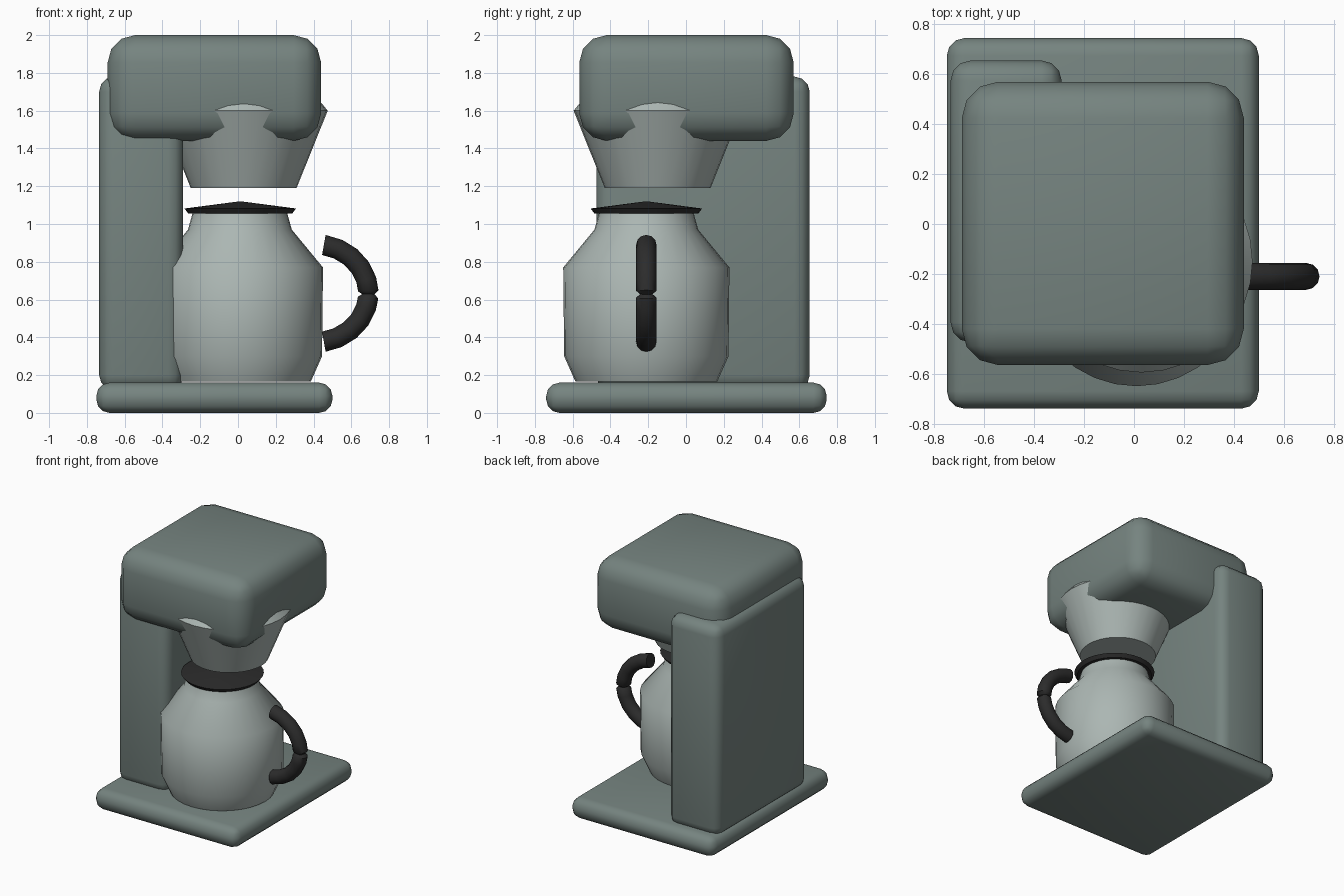
import bpy
import bmesh
from math import sin, cos, pi, radians
from mathutils import Vector

if "Cube" in bpy.data.objects:
    bpy.data.objects.remove(bpy.data.objects["Cube"])


def material(name, rgb):
    m = bpy.data.materials.new(name)
    m.use_nodes = True
    m.diffuse_color = (*rgb, 1)
    m.node_tree.nodes["Principled BSDF"].inputs["Base Color"].default_value = (*rgb, 1)
    return m


housing = material("grey green housing", (0.18, 0.23, 0.215))
steel = material("pale steel", (0.41, 0.47, 0.45))
rubber = material("black plastic", (0.025, 0.025, 0.025))


def finish(bm, name, mat):
    bmesh.ops.recalc_face_normals(bm, faces=bm.faces)
    mesh = bpy.data.meshes.new(name)
    bm.to_mesh(mesh)
    bm.free()
    mesh.materials.append(mat)
    obj = bpy.data.objects.new(name, mesh)
    bpy.context.collection.objects.link(obj)
    bpy.ops.object.select_all(action="DESELECT")
    obj.select_set(True)
    bpy.context.view_layer.objects.active = obj
    bpy.ops.object.shade_smooth_by_angle(angle=radians(50))
    return obj


def rounded_box(name, low, high, radius, mat):
    low, high = Vector(low), Vector(high)
    bm = bmesh.new()
    bmesh.ops.create_cube(bm, size=1)
    bmesh.ops.scale(bm, vec=high - low, verts=bm.verts)
    bmesh.ops.translate(bm, vec=(low + high) / 2, verts=bm.verts)
    bmesh.ops.bevel(bm, geom=bm.edges[:], offset=radius, segments=3,
                    profile=0.5, affect="EDGES")
    return finish(bm, name, mat)


def skin(bm, rings):
    """Join successive rings of vertices and cap both ends."""
    for a, b in zip(rings, rings[1:]):
        for i in range(len(a)):
            j = (i + 1) % len(a)
            bm.faces.new((a[i], a[j], b[j], b[i]))
    bm.faces.new(rings[0])
    bm.faces.new(rings[-1])


def turned(name, centre, profile, mat, sides=32):
    """Spin a (radius, height) profile about a vertical axis."""
    bm = bmesh.new()
    angles = [2 * pi * i / sides for i in range(sides)]
    rings = [[bm.verts.new((centre[0] + r * cos(a), centre[1] + r * sin(a), z))
              for a in angles] for r, z in profile]
    skin(bm, rings)
    return finish(bm, name, mat)


# Housing: base plate, rear column and overhanging head
rounded_box("base", (-0.75, -0.74, 0), (0.5, 0.745, 0.16), 0.07, housing)
rounded_box("column", (-0.735, -0.475, 0.12), (-0.29, 0.655, 1.78), 0.08, housing)
rounded_box("head", (-0.69, -0.565, 1.44), (0.44, 0.57, 2.0), 0.145, housing)

# Filter funnel, carafe and its lid
turned("filter_funnel", (0.03, -0.15),
       [(0.28, 1.19), (0.445, 1.6), (0.40, 1.655)], steel)
turned("carafe", (0.01, -0.21),
       [(0.375, 0.165), (0.435, 0.3), (0.44, 0.77), (0.275, 0.97), (0.25, 1.06)], steel)
turned("carafe_lid", (0.012, -0.21),
       [(0.275, 1.055), (0.295, 1.082), (0.004, 1.12)], rubber)

# Curved handle, pinched at mid height
bm = bmesh.new()
rings = []
for deg in (80, 64, 48, 32, 16, 3, -1, -5, -17, -33, -49, -65, -80):
    t = radians(deg)
    radius = 0.033 if deg == -1 else 0.054
    centre = Vector((0.405 + 0.285 * cos(t), -0.21, 0.633 + 0.26 * sin(t)))
    outward = Vector((cos(t), 0, sin(t)))
    rings.append([bm.verts.new(centre + radius * (cos(a) * outward + sin(a) * Vector((0, 1, 0))))
                  for a in [2 * pi * i / 12 for i in range(12)]])
skin(bm, rings)
finish(bm, "carafe_handle", rubber)
